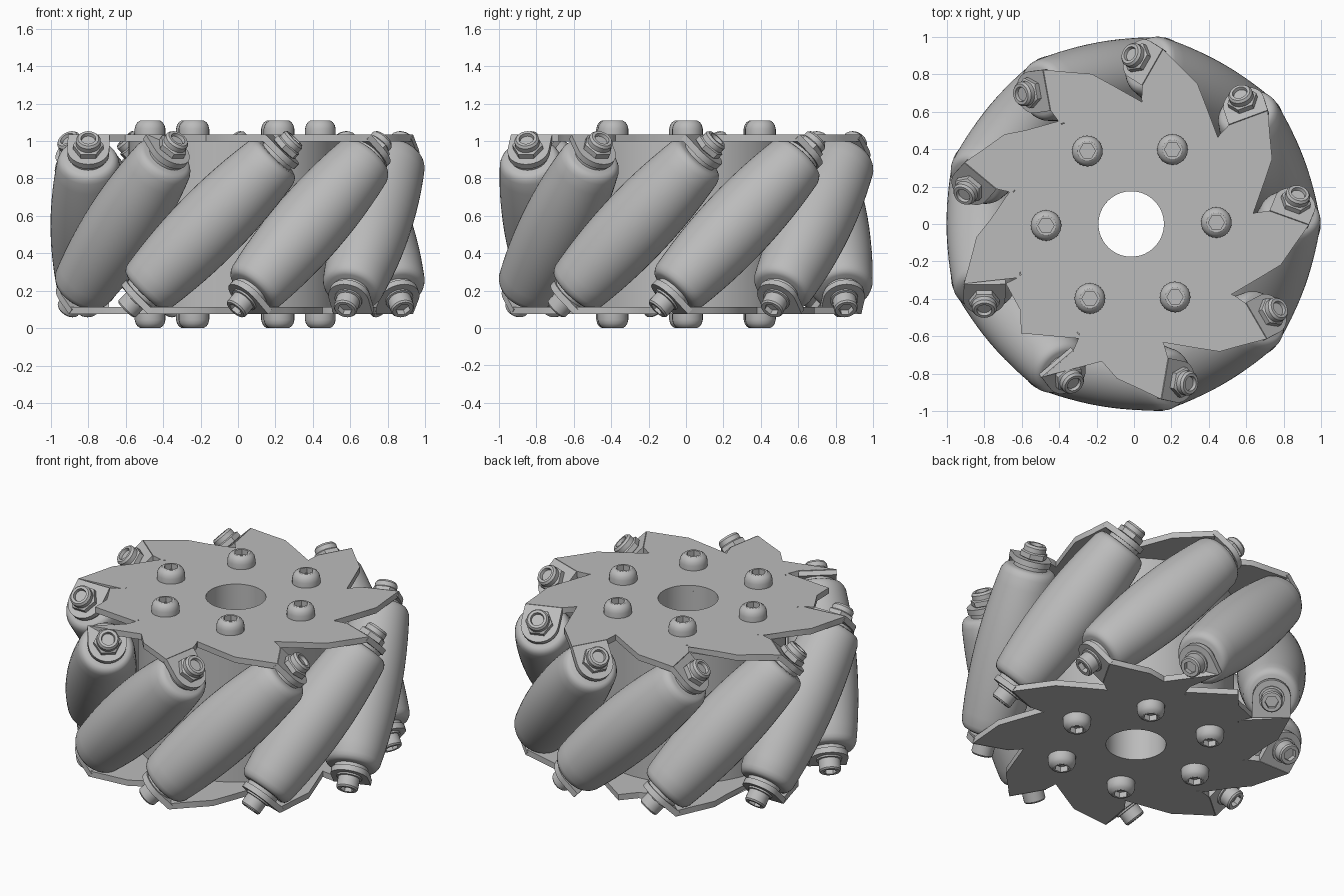
import bpy, bmesh
from math import pi, cos, sin, radians
from mathutils import Matrix, Vector

cube = bpy.data.objects.get("Cube")
if cube:
    bpy.data.objects.remove(cube, do_unlink=True)

# Main sizes
COUNT = 9                 # rollers round the wheel
FIRST = radians(-19.75)   # angle of the first roller
AXIS_R = 0.787            # wheel centre to roller axis
BORE = 0.175
PLATE_IN, PLATE_OUT = 0.443, 0.48   # plate heights from mid-plane
TAB_IN, TAB_OUT = 0.53, 0.565       # bent tab, along the roller axis
CENTRE = Matrix.Translation((-0.015, 0, 0.555))

steel = bpy.data.materials.new("grey_metal")
steel.use_nodes = True
GREY = (0.5, 0.5, 0.5, 1)
steel.diffuse_color = GREY
steel.node_tree.nodes["Principled BSDF"].inputs["Base Color"].default_value = GREY

parts = []


def finish(bm, name):
    bmesh.ops.recalc_face_normals(bm, faces=bm.faces)
    mesh = bpy.data.meshes.new(name)
    bm.to_mesh(mesh)
    bm.free()
    mesh.materials.append(steel)
    return mesh


def place(mesh, matrix):
    ob = bpy.data.objects.new(mesh.name, mesh)
    ob.matrix_world = matrix
    bpy.context.collection.objects.link(ob)
    parts.append(ob)


def lathe(name, profile, sides=24, closed=False):
    """Revolve (radius, height) points; a third value marks a hexagonal ring."""
    bm = bmesh.new()
    rings = []
    for r, z, *hexagon in profile:
        ring = []
        for i in range(sides):
            a = 2 * pi * i / sides
            k = cos(pi / 6) / cos(a % (pi / 3) - pi / 6) if hexagon else 1
            ring.append(bm.verts.new((r * k * cos(a), r * k * sin(a), z)))
        rings.append(ring)
    pairs = list(zip(rings, rings[1:]))
    if closed:
        pairs.append((rings[-1], rings[0]))
    else:
        bm.faces.new(rings[0])
        bm.faces.new(rings[-1])
    for a, b in pairs:
        for i in range(sides):
            j = (i + 1) % sides
            bm.faces.new((a[i], a[j], b[j], b[i]))
    return finish(bm, name)


def sheet(name, loops, low, high):
    """Fill flat outlines (later loops are holes) and give them thickness."""
    bm = bmesh.new()
    edges = []
    for loop in loops:
        vs = [bm.verts.new((x, y, low)) for x, y in loop]
        edges += [bm.edges.new((v, vs[i - 1])) for i, v in enumerate(vs)]
    bmesh.ops.triangle_fill(bm, edges=edges, use_beauty=True, normal=(0, 0, 1))
    ext = bmesh.ops.extrude_face_region(bm, geom=bm.faces[:])
    top = [g for g in ext["geom"] if isinstance(g, bmesh.types.BMVert)]
    bmesh.ops.translate(bm, verts=top, vec=(0, 0, high - low))
    return finish(bm, name)


def arc(radius, start, end, steps):
    return [(radius * cos(start + (end - start) * i / steps),
             radius * sin(start + (end - start) * i / steps)) for i in range(steps + 1)]


# Side plate: one hooked tooth per roller, as (radial, tangential) points
tooth = [(0.75, -0.03), (0.827, 0.065), (0.86, 0.19), (0.895, 0.315),
         (0.672, 0.315), (0.61, 0.285), (0.59, 0.27), (0.595, 0.25)]
outline = []
for n in range(COUNT):
    turn = Matrix.Rotation(2 * pi * n / COUNT, 2)
    outline += [tuple(turn @ Vector(p)) for p in tooth]
bore_loop = arc(BORE, 0, 2 * pi, 48)[:-1]
plate = sheet("side_plate", [outline, bore_loop], PLATE_IN, PLATE_OUT)

# Bent tab with a rounded end that holds the roller
tab_shape = [(-0.115, -0.114), (0.108, -0.114)] + arc(0.112, 0, pi, 16)
tab = sheet("roller_tab", [tab_shape], TAB_IN, TAB_OUT)

# Barrel roller with softened ends
half = [(0.2 - 0.16 * s * s, s) for s in (0, 0.08, 0.16, 0.24, 0.32, 0.4, 0.465)]
half += [(0.157, 0.485), (0.146, 0.5), (0.128, 0.508)]
barrel = [(r, -s) for r, s in reversed(half[1:])] + half
roller = lathe("roller", barrel, 48)

# Roller fasteners
washer = lathe("roller_washer", [(0.1, 0.5), (0.1, TAB_IN)], 32)
lock_nut = lathe("lock_nut", [
    (0.07, TAB_OUT, 1), (0.082, 0.57, 1), (0.082, 0.6, 1), (0.066, 0.607),
    (0.066, 0.635), (0.056, 0.648), (0.04, 0.648), (0.036, 0.63)])
cap_screw = lathe("cap_screw", [
    (0.075, TAB_OUT), (0.075, 0.575), (0.064, 0.577), (0.064, 0.637),
    (0.057, 0.646), (0.04, 0.646, 1), (0.04, 0.615, 1)])

# Domed screw with hexagonal socket
dome = lathe("hub_screw", [
    (0.082, 0.475), (0.082, 0.51), (0.077, 0.53), (0.067, 0.545), (0.052, 0.555),
    (0.043, 0.555, 1), (0.043, 0.52, 1)])

# Hub drum between the plates
hub = lathe("hub_drum", [(BORE, -PLATE_IN), (0.57, -PLATE_IN),
                         (0.57, PLATE_IN), (BORE, PLATE_IN)], 64, closed=True)
place(hub, CENTRE)

flip = Matrix.Rotation(pi, 4, 'X')
for side in (Matrix(), flip):
    place(plate, CENTRE @ Matrix.Rotation(FIRST, 4, 'Z') @ side)
    for n in range(6):
        spin = Matrix.Rotation(radians(1 + 60 * n), 4, 'Z')
        place(dome, CENTRE @ spin @ Matrix.Translation((0.455, 0, 0)) @ side)

# Rollers and their mounts, tilted across the rim
tilt = Matrix.Rotation(-pi / 4, 4, 'X')
for n in range(COUNT):
    spin = Matrix.Rotation(FIRST + 2 * pi * n / COUNT, 4, 'Z')
    frame = CENTRE @ spin @ Matrix.Translation((AXIS_R, 0, 0)) @ tilt
    place(roller, frame)
    for side, fastener in ((Matrix(), lock_nut), (flip, cap_screw)):
        for mesh in (washer, tab, fastener):
            place(mesh, frame @ side)

# Smooth the round surfaces, keep edges crisp
bpy.ops.object.select_all(action='DESELECT')
for ob in parts:
    ob.select_set(True)
bpy.context.view_layer.objects.active = parts[0]
bpy.ops.object.shade_smooth_by_angle(angle=radians(30))
